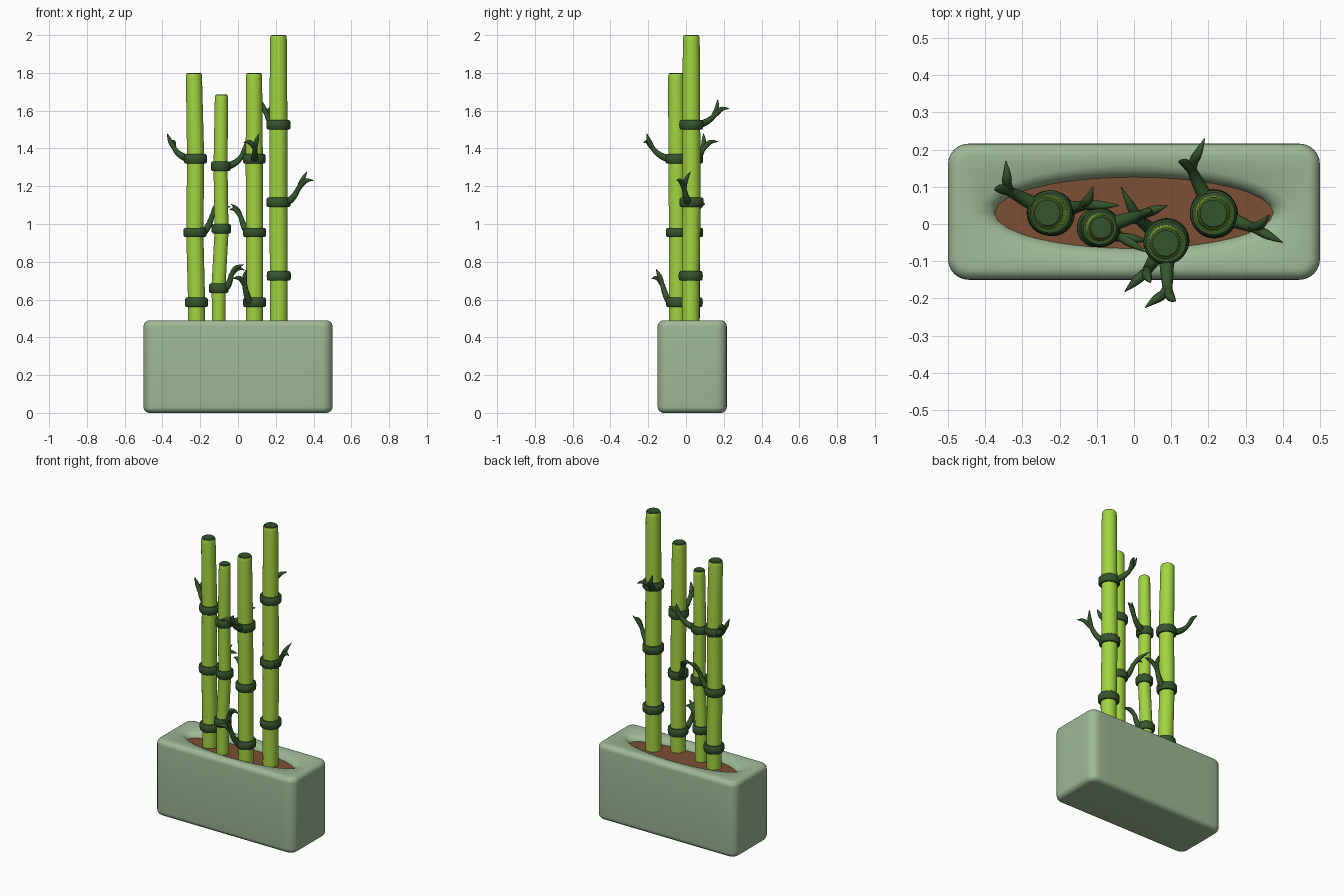
import bpy, bmesh, math
from mathutils import Vector

if "Cube" in bpy.data.objects:
    bpy.data.objects.remove(bpy.data.objects["Cube"])


def material(name, rgb):
    m = bpy.data.materials.new(name)
    m.diffuse_color = (*rgb, 1)
    m.use_nodes = True
    m.node_tree.nodes["Principled BSDF"].inputs["Base Color"].default_value = m.diffuse_color
    return m


POT = material("pale_green_pot", (0.34, 0.48, 0.30))
SOIL = material("brown_soil", (0.20, 0.08, 0.035))
STALK = material("bright_green", (0.36, 0.66, 0.05))
DARK = material("dark_green", (0.035, 0.09, 0.025))


def loft(name, rings, mat, angle=40):
    """Skin a stack of equal-length point rings and cap both ends."""
    bm = bmesh.new()
    loops = [[bm.verts.new(p) for p in ring] for ring in rings]
    n = len(loops[0])
    for a, b in zip(loops, loops[1:]):
        for i in range(n):
            j = (i + 1) % n
            bm.faces.new((a[i], a[j], b[j], b[i]))
    bm.faces.new(loops[0][::-1])
    bm.faces.new(loops[-1])
    bmesh.ops.recalc_face_normals(bm, faces=bm.faces)
    me = bpy.data.meshes.new(name)
    bm.to_mesh(me)
    bm.free()
    me.materials.append(mat)
    ob = bpy.data.objects.new(name, me)
    bpy.context.collection.objects.link(ob)
    bpy.ops.object.select_all(action='DESELECT')
    ob.select_set(True)
    bpy.context.view_layer.objects.active = ob
    bpy.ops.object.shade_smooth_by_angle(angle=math.radians(angle))
    return ob


def circle(x, y, z, r, n=32):
    return [(x + r * math.cos(2 * math.pi * i / n),
             y + r * math.sin(2 * math.pi * i / n), z) for i in range(n)]


# pot: rounded box whose top rolls over into an oval opening
CY = 0.033


def rounded_rect(inset, z, a=0.5, b=0.183, r=0.055):
    a, b, r = a - inset, b - inset, r - inset
    pts = []
    corners = [(1, 1), (-1, 1), (-1, -1), (1, -1)]
    for k, (sx, sy) in enumerate(corners):
        for i in range(7):
            t = math.radians(90 * k + 15 * i)
            pts.append((sx * (a - r) + r * math.cos(t), sy * (b - r) + r * math.sin(t)))
        nx, ny = corners[(k + 1) % 4]
        t = math.radians(90 * (k + 1))
        p = Vector(pts[-1])
        q = Vector((nx * (a - r) + r * math.cos(t), ny * (b - r) + r * math.sin(t)))
        steps = 12 if k % 2 == 0 else 6
        pts += [tuple(p.lerp(q, i / steps)) for i in range(1, steps)]
    return [(x, y + CY, z) for x, y in pts]


def oval(a, b, z):
    out = []
    for x, y, _ in rounded_rect(0, 0):
        t = math.atan2((y - CY) / 0.183, x / 0.5)
        out.append((a * math.cos(t), CY - 0.003 + b * math.sin(t), z))
    return out


TOP, BEV = 0.49, 0.032
bevel = [(BEV * (1 - math.sin(math.radians(t))), BEV * (1 - math.cos(math.radians(t))))
         for t in range(0, 91, 15)]
rings = [rounded_rect(d, h) for d, h in reversed([(i, BEV - (BEV - j)) for i, j in bevel])]
rings = [rounded_rect(BEV * (1 - math.sin(math.radians(t))),
                      BEV * (1 - math.cos(math.radians(t)))) for t in range(0, 91, 15)]
rings += [rounded_rect(BEV * (1 - math.cos(math.radians(t))),
                       TOP - BEV + BEV * math.sin(math.radians(t))) for t in range(0, 91, 15)]
rings += [oval(0.425, 0.128, 0.487), oval(0.40, 0.112, 0.479),
          oval(0.383, 0.101, 0.466), oval(0.372, 0.094, 0.45), oval(0.37, 0.092, 0.40)]
loft("pot", rings, POT, 50)

# soil
loft("soil", [oval(0.371, 0.093, 0.42), oval(0.375, 0.096, 0.455)], SOIL)

# stalks: radius, band radius, top height, band nodes (x, y, z), top x
stalks = [
    (0.044, 0.061, 1.80, [(-0.22, 0.028, 0.585), (-0.228, 0.03, 0.955), (-0.225, 0.03, 1.345)], -0.233),
    (0.036, 0.052, 1.685, [(-0.102, -0.01, 0.66), (-0.088, -0.01, 0.975), (-0.092, -0.01, 1.305)], -0.088),
    (0.044, 0.061, 1.80, [(0.088, -0.045, 0.585), (0.088, -0.045, 0.955), (0.086, -0.048, 1.345)], 0.085),
    (0.046, 0.064, 2.0, [(0.216, 0.025, 0.725), (0.214, 0.03, 1.115), (0.214, 0.028, 1.525)], 0.214),
]
for k, (r, br, top, nodes, tx) in enumerate(stalks, 1):
    x0, y0, _ = nodes[0]
    ty = nodes[-1][1] - (0.004 if k == 3 else 0)
    rows = [circle(x0, y0, 0.42, r)]
    for x, y, z in nodes:
        rows += [circle(x, y, z - 0.03, r * 1.03), circle(x, y, z + 0.03, r * 1.03)]
    rows += [circle(tx, ty, top - 0.03, r * 0.97), circle(tx, ty, top - 0.012, r * 0.95),
             circle(tx, ty, top - 0.006, r * 0.91)]
    loft(f"stalk_{k}", rows, STALK)
    # dark cut end
    loft(f"stalk_cap_{k}", [circle(tx, ty, top - 0.02, r * 0.88), circle(tx, ty, top - 0.004, r * 0.88),
                            circle(tx, ty, top, r * 0.78)], DARK)
    # node bands
    for i, (x, y, z) in enumerate(nodes, 1):
        prof = [(r * 0.95, -0.025), (br - 0.007, -0.025), (br - 0.001, -0.018), (br, 0),
                (br - 0.001, 0.018), (br - 0.007, 0.025), (r * 0.95, 0.025)]
        loft(f"band_{k}_{i}", [circle(x, y, z + h, q) for q, h in prof], DARK)


# shoots: a tapering stem that forks into two pointed leaves
def tube(name, pts, radii):
    cu = bpy.data.curves.new(name, 'CURVE')
    cu.dimensions = '3D'
    cu.bevel_depth = 1
    cu.bevel_resolution = 3
    cu.use_fill_caps = True
    sp = cu.splines.new('NURBS')
    sp.points.add(len(pts) - 1)
    for p, co, rad in zip(sp.points, pts, radii):
        p.co = (*co, 1)
        p.radius = rad
    sp.order_u = 3
    sp.use_endpoint_u = True
    sp.resolution_u = 8
    ob = bpy.data.objects.new(name, cu)
    bpy.context.collection.objects.link(ob)
    cu.materials.append(DARK)
    bpy.ops.object.select_all(action='DESELECT')
    ob.select_set(True)
    bpy.context.view_layer.objects.active = ob
    bpy.ops.object.convert(target='MESH')
    bpy.ops.object.shade_smooth_by_angle(angle=math.radians(60))


# stalk, node, fork point, upper leaf tip, side leaf tip
shoots = [
    (0, 2, (-0.335, 0.088, 1.395), (-0.375, 0.092, 1.48), (-0.345, 0.17, 1.435)),
    (0, 1, (-0.135, 0.05, 1.05), (-0.11, 0.10, 1.11), (-0.04, 0.05, 1.09)),
    (1, 0, (-0.035, -0.035, 0.735), (0.03, -0.075, 0.785), (0.035, -0.045, 0.755)),
    (1, 2, (0.02, 0.025, 1.36), (0.045, 0.035, 1.445), (0.09, 0.05, 1.42)),
    (2, 1, (0.015, 0.01, 1.04), (-0.035, 0.10, 1.105), (-0.045, 0.02, 1.075)),
    (2, 2, (0.09, -0.175, 1.40), (0.112, -0.207, 1.478), (0.03, -0.225, 1.43)),
    (2, 0, (0.035, -0.125, 0.68), (0.045, -0.158, 0.76), (-0.025, -0.182, 0.71)),
    (3, 1, (0.32, -0.01, 1.19), (0.365, 0.025, 1.277), (0.40, -0.05, 1.23)),
    (3, 2, (0.155, 0.145, 1.57), (0.12, 0.168, 1.66), (0.19, 0.23, 1.61)),
]
for k, (s, n, fork, up, side) in enumerate(shoots, 1):
    r = stalks[s][0]
    node, fork = Vector(stalks[s][3][n]), Vector(fork)
    out = Vector((fork.x - node.x, fork.y - node.y, 0)).normalized()
    reach = (fork - node).xy.length
    start = node + out * r * 0.9
    elbow = node + out * max(reach * 0.75, r + 0.025) + Vector((0, 0, 0.012))
    tube(f"stem_{k}", [start, elbow, fork], [0.021, 0.017, 0.013])
    for tag, tip in (("upper", up), ("side", side)):
        tip = Vector(tip)
        d = tip - fork
        grow = (fork - elbow).normalized()
        if tag == "upper":
            mid = fork + d * 0.4 + grow * 0.02
        else:
            mid = fork + d * 0.55 + Vector((0, 0, 0.025))
        tube(f"{tag}_leaf_{k}", [fork - grow * 0.012, fork + d * 0.12 + grow * 0.012, mid, tip],
             [0.011, 0.013, 0.013, 0.001])
